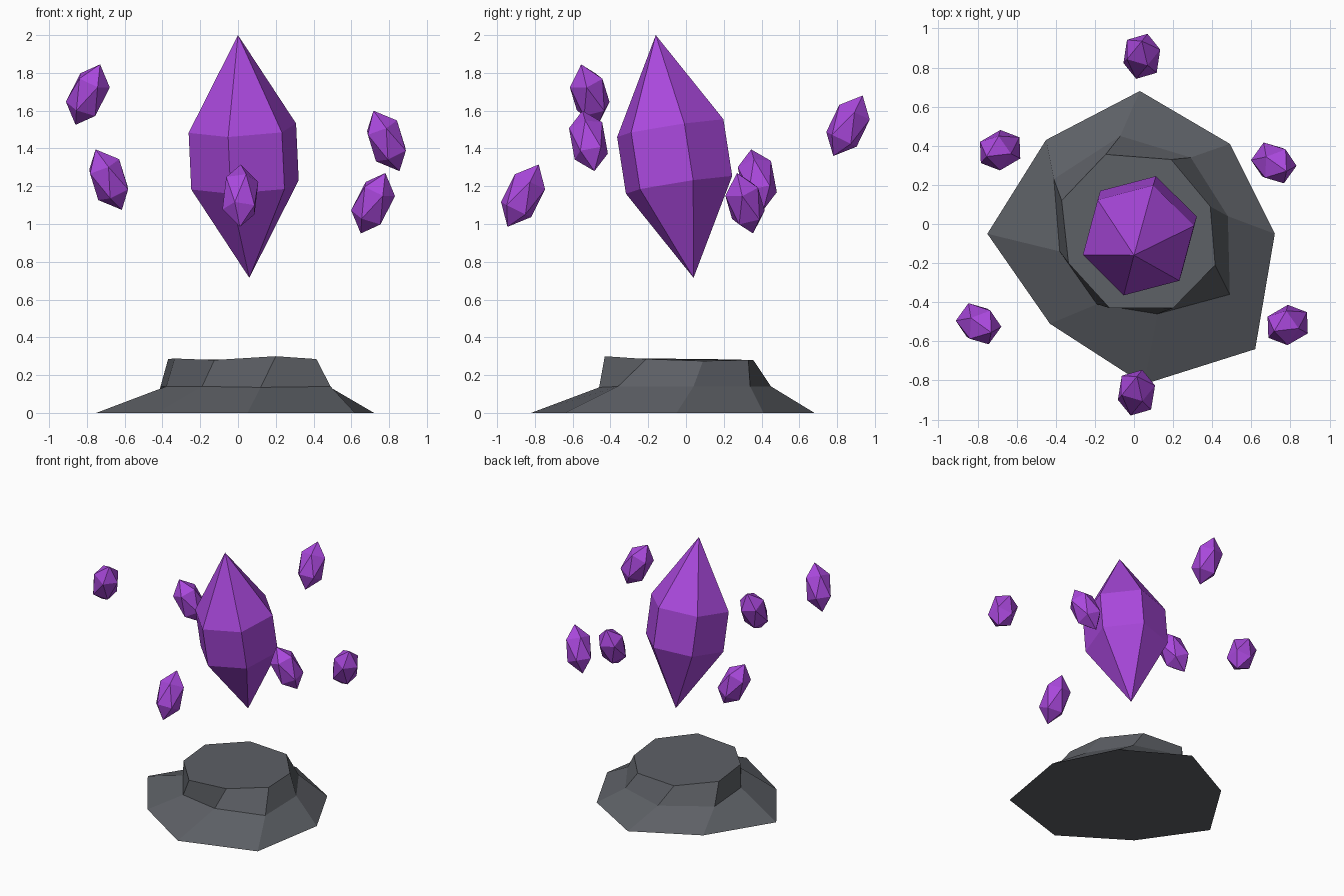
import bpy, bmesh, math
from mathutils import Matrix, Vector

if "Cube" in bpy.data.objects:
    bpy.data.objects.remove(bpy.data.objects["Cube"])


def material(name, rgb):
    m = bpy.data.materials.new(name)
    m.diffuse_color = (*rgb, 1)
    m.use_nodes = True
    m.node_tree.nodes["Principled BSDF"].inputs["Base Color"].default_value = m.diffuse_color
    return m


PURPLE = material("crystal purple", (0.40, 0.065, 0.72))
STONE = material("stone grey", (0.11, 0.117, 0.132))


def add_object(name, bm, mat):
    bmesh.ops.recalc_face_normals(bm, faces=bm.faces)
    me = bpy.data.meshes.new(name)
    bm.to_mesh(me)
    bm.free()
    me.materials.append(mat)
    ob = bpy.data.objects.new(name, me)
    bpy.context.collection.objects.link(ob)
    return ob


def bridge(bm, lower, upper):
    n = len(lower)
    for i in range(n):
        j = (i + 1) % n
        bm.faces.new((lower[i], lower[j], upper[j], upper[i]))


def axis_matrix(top, bottom):
    """Place local z along the line from bottom tip to top tip."""
    top, bottom = Vector(top), Vector(bottom)
    turn = Vector((0, 0, 1)).rotation_difference(top - bottom)
    return Matrix.Translation((top + bottom) / 2) @ turn.to_matrix().to_4x4(), (top - bottom).length


# Rock pedestal: irregular eight-sided rings, from the wide foot to the flat top
foot = [(0.05, -0.82, 0), (0.62, -0.64, 0), (0.72, -0.05, 0), (0.49, 0.41, 0),
        (0.03, 0.68, 0), (-0.45, 0.43, 0), (-0.75, -0.05, 0), (-0.43, -0.51, 0)]
ledge = [(0.12, -0.46, 0.135), (0.49, -0.36, 0.14), (0.48, 0.04, 0.14), (0.29, 0.34, 0.14),
         (-0.07, 0.45, 0.14), (-0.41, 0.23, 0.14), (-0.38, -0.14, 0.14), (-0.19, -0.41, 0.14)]
rim = [(0.20, -0.43, 0.30), (0.415, -0.21, 0.285), (0.39, 0.09, 0.275), (0.19, 0.33, 0.28),
       (-0.145, 0.356, 0.28), (-0.37, 0.12, 0.285), (-0.335, -0.20, 0.288), (-0.125, -0.43, 0.28)]
bm = bmesh.new()
rings = [[bm.verts.new(p) for p in ring] for ring in (foot, ledge, rim)]
bridge(bm, rings[0], rings[1])
bridge(bm, rings[1], rings[2])
bm.faces.new(rings[0][::-1])
bm.faces.new(rings[2])
add_object("rock_pedestal", bm, STONE)

# Large floating crystal: leaning six-sided prism with pointed ends
place, length = axis_matrix((0, -0.16, 2.0), (0.06, 0.04, 0.715))
bm = bmesh.new()
prism = []
for z in (-0.152, 0.152):
    prism.append([bm.verts.new((0.295 * math.cos(math.radians(15 + 60 * k)),
                                0.295 * math.sin(math.radians(15 + 60 * k)), z)) for k in range(6)])
bridge(bm, *prism)
for ring, z in zip(prism, (-length / 2, length / 2)):
    tip = bm.verts.new((0, 0, z))
    for k in range(6):
        bm.faces.new((ring[k], ring[(k + 1) % 6], tip))
bm.transform(place)
add_object("main_crystal", bm, PURPLE)

# Small crystals around it: stretched icosahedra given by their two tips
shards = {
    "front": ((0.015, -0.78, 1.315), (0.01, -0.945, 0.985)),
    "front_left": ((-0.73, -0.555, 1.845), (-0.86, -0.465, 1.525)),
    "front_right": ((0.717, -0.548, 1.60), (0.855, -0.485, 1.28)),
    "back": ((0.04, 0.935, 1.68), (0.04, 0.78, 1.36)),
    "back_left": ((-0.754, 0.345, 1.395), (-0.615, 0.41, 1.075)),
    "back_right": ((0.78, 0.27, 1.27), (0.65, 0.355, 0.95)),
}
for side, (top, bottom) in shards.items():
    place, length = axis_matrix(top, bottom)
    bm = bmesh.new()
    bmesh.ops.create_icosphere(bm, subdivisions=1, radius=1)
    bm.transform(place @ Matrix.Diagonal((0.105, 0.105, length / 2, 1)))
    add_object("small_crystal_" + side, bm, PURPLE)
